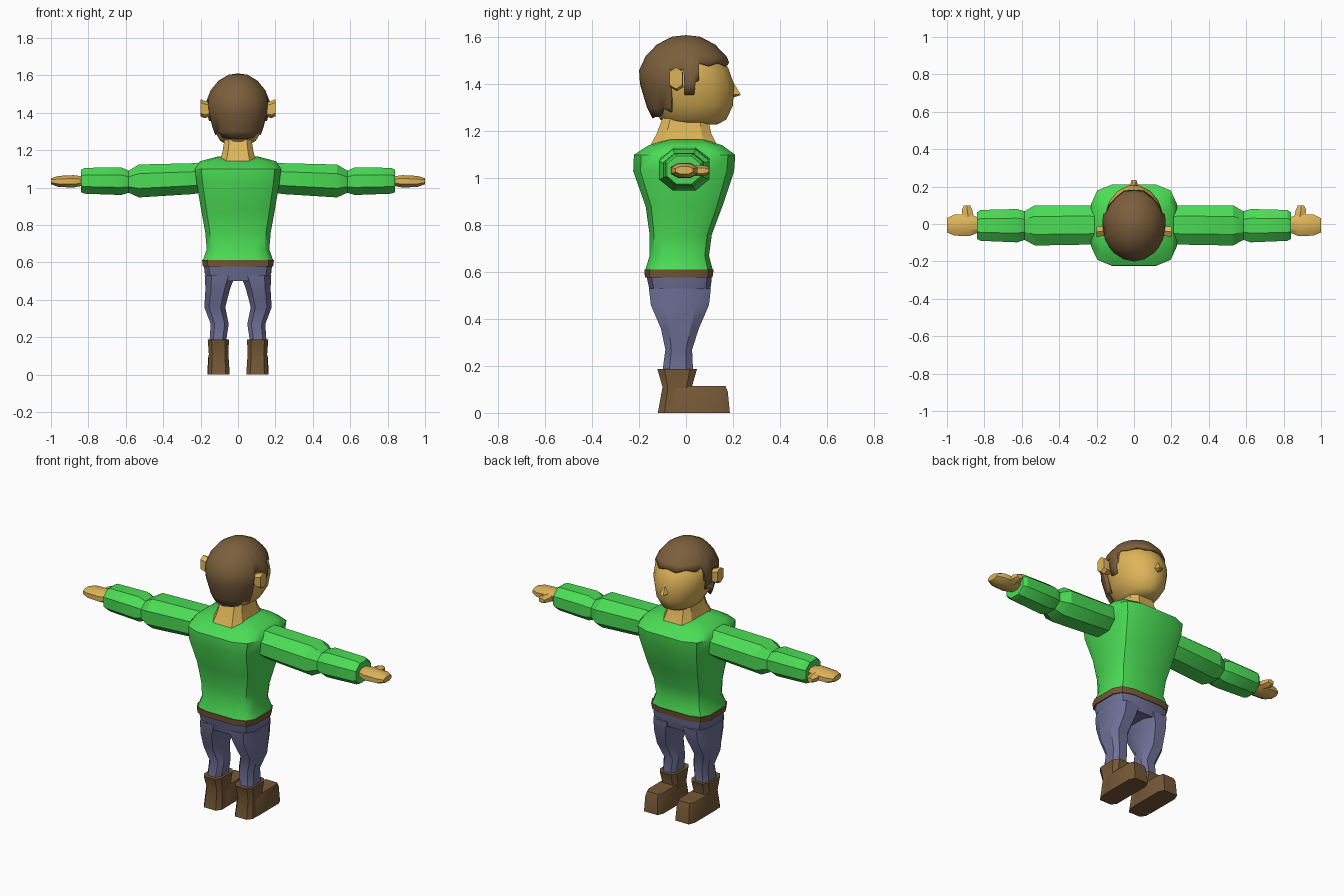
import bpy, bmesh, math


def material(name, r, g, b):
    m = bpy.data.materials.new(name)
    m.diffuse_color = (r, g, b, 1)
    return m


SKIN = material("skin", 0.73, 0.46, 0.10)
GREEN = material("green_sweater", 0.07, 0.72, 0.09)
DENIM = material("blue_trousers", 0.16, 0.165, 0.31)
HAIR = material("brown_hair", 0.20, 0.115, 0.045)
BOOT = material("brown_leather", 0.18, 0.10, 0.037)


def finish(name, bm, mat, mirror=False, angle=40):
    bmesh.ops.recalc_face_normals(bm, faces=bm.faces)
    me = bpy.data.meshes.new(name)
    bm.to_mesh(me)
    bm.free()
    me.materials.append(mat)
    ob = bpy.data.objects.new(name, me)
    bpy.context.collection.objects.link(ob)
    bpy.context.view_layer.objects.active = ob
    ob.select_set(True)
    if angle:
        bpy.ops.object.shade_smooth_by_angle(angle=math.radians(angle))
    ob.select_set(False)
    if mirror:
        ob.modifiers.new("mirror", 'MIRROR').use_mirror_merge = False
    return ob


def section(n, p):
    """Unit rounded-square cross-section with flat sides."""
    pts = []
    for i in range(n):
        a = 2 * math.pi * (i + 0.5) / n
        c, s = math.cos(a), math.sin(a)
        pts.append((math.copysign(abs(c) ** (2 / p), c), math.copysign(abs(s) ** (2 / p), s)))
    m = max(abs(c) for c, _ in pts)
    return [(c / m, s / m) for c, s in pts]


def loft(name, axis, rings, mat, n=8, p=2, mirror=False, angle=40):
    """Skin rings (t, a0, a1, b0, b1) placed along an axis."""
    bm = bmesh.new()
    loops = []
    for t, a0, a1, b0, b1 in rings:
        loop = []
        for c, s in section(n, p):
            a = (a0 + a1) / 2 + c * (a1 - a0) / 2
            b = (b0 + b1) / 2 + s * (b1 - b0) / 2
            loop.append(bm.verts.new({'x': (t, a, b), 'y': (a, t, b), 'z': (a, b, t)}[axis]))
        loops.append(loop)
    for l0, l1 in zip(loops, loops[1:]):
        for i in range(n):
            j = (i + 1) % n
            bm.faces.new((l0[i], l0[j], l1[j], l1[i]))
    bm.faces.new(loops[0])
    bm.faces.new(loops[-1])
    return finish(name, bm, mat, mirror, angle)


def sym(rings):
    """Expand (z, half_width, back, front) into full rings."""
    return [(z, -w, w, b, f) for z, w, b, f in rings]


# Sweater body
loft("sweater_body", 'z', sym([
    (0.605, 0.19, -0.175, 0.115), (0.67, 0.167, -0.155, 0.098), (0.76, 0.175, -0.155, 0.11),
    (0.88, 0.197, -0.172, 0.155), (1.03, 0.222, -0.225, 0.205), (1.10, 0.23, -0.222, 0.21),
    (1.14, 0.205, -0.16, 0.155), (1.165, 0.11, -0.08, 0.08)]), GREEN, 12, 4)

# Sleeves with a pinched elbow
loft("sleeve", 'x', [
    (0.15, -0.10, 0.09, 0.98, 1.13), (0.24, -0.11, 0.10, 0.965, 1.13),
    (0.53, -0.115, 0.10, 0.947, 1.123), (0.585, -0.085, 0.068, 0.972, 1.09),
    (0.625, -0.098, 0.08, 0.96, 1.108), (0.82, -0.09, 0.075, 0.967, 1.105),
    (0.84, -0.08, 0.062, 0.975, 1.095)], GREEN, 8, 2.2, True, 30)

# Hands and thumbs
loft("hand", 'x', [
    (0.83, -0.045, 0.035, 1.01, 1.06), (0.88, -0.065, 0.05, 1.0, 1.066),
    (0.96, -0.062, 0.05, 1.003, 1.062), (1.0, -0.045, 0.03, 1.018, 1.05)], SKIN, 8, 2.2, True, 30)
loft("thumb", 'y', [
    (0.03, 0.855, 0.915, 1.012, 1.052), (0.075, 0.865, 0.92, 1.012, 1.052),
    (0.098, 0.875, 0.91, 1.02, 1.045)], SKIN, 6, 2, True, 30)

# Belt, hips and legs
loft("belt", 'z', sym([(0.578, 0.188, -0.175, 0.113), (0.612, 0.192, -0.178, 0.118)]),
     BOOT, 12, 4)
loft("hips", 'z', sym([(0.50, 0.165, -0.15, 0.095), (0.545, 0.178, -0.16, 0.107),
                       (0.59, 0.183, -0.17, 0.11)]), DENIM, 12, 4)
loft("leg", 'z', [
    (0.18, 0.063, 0.152, -0.10, 0.03), (0.27, 0.05, 0.146, -0.088, 0.026),
    (0.36, 0.068, 0.18, -0.107, 0.055), (0.46, 0.042, 0.174, -0.15, 0.098),
    (0.53, 0.015, 0.178, -0.158, 0.106)], DENIM, 8, 3, True, 30)

# Boots: shaft plus foot
loft("boot_shaft", 'z', [
    (0.0, 0.044, 0.162, -0.12, 0.04), (0.11, 0.052, 0.156, -0.10, 0.025),
    (0.187, 0.048, 0.162, -0.122, 0.047)], BOOT, 8, 4, True, 30)
loft("boot_foot", 'z', [(0.0, 0.044, 0.164, -0.09, 0.187), (0.09, 0.05, 0.16, -0.08, 0.178),
                        (0.115, 0.056, 0.154, -0.07, 0.168)], BOOT, 8, 6, True, 30)

# Neck and head
loft("neck", 'z', sym([(1.135, 0.10, -0.155, 0.135), (1.19, 0.083, -0.125, 0.108),
                       (1.27, 0.07, -0.095, 0.09)]), SKIN, 8, 4, angle=30)
loft("head", 'z', sym([
    (1.228, 0.06, -0.07, 0.13), (1.25, 0.095, -0.11, 0.172), (1.31, 0.132, -0.14, 0.20),
    (1.40, 0.155, -0.17, 0.205), (1.47, 0.155, -0.175, 0.18), (1.54, 0.115, -0.12, 0.125),
    (1.585, 0.05, -0.05, 0.05)]), SKIN, 16, 2, angle=60)
loft("ear", 'x', [(0.14, -0.06, -0.015, 1.385, 1.445), (0.18, -0.066, -0.012, 1.375, 1.46),
                  (0.2, -0.07, -0.015, 1.385, 1.468)], SKIN, 6, 3, True, 30)

# Nose: a wedge widening downwards
bm = bmesh.new()
v = [bm.verts.new(c) for c in ((0, 0.195, 1.42), (-0.03, 0.185, 1.36), (0.03, 0.185, 1.36),
                               (-0.012, 0.234, 1.355), (0.012, 0.234, 1.355), (0, 0.19, 1.34))]
for f in ((0, 1, 3), (0, 3, 4), (0, 4, 2), (1, 5, 3), (3, 5, 4), (4, 5, 2), (0, 2, 5, 1)):
    bm.faces.new([v[i] for i in f])
finish("nose", bm, SKIN, angle=0)

# Hair: dome running from the crown down to a stepped hairline
PROFILE = [(1.61, 0.0), (1.603, 0.3), (1.57, 0.62), (1.52, 0.86), (1.46, 1.0),
           (1.40, 0.98), (1.30, 0.83), (1.25, 0.70)]
HAIRLINE = [(0, 1.495), (20, 1.482), (40, 1.495), (58, 1.48), (72, 1.495), (74, 1.415),
            (78, 1.41), (79, 1.355), (92, 1.355), (93, 1.465), (110, 1.465), (111, 1.33),
            (114, 1.28), (128, 1.30), (140, 1.262), (160, 1.26), (180, 1.255)]


def spread(z):
    for (z0, s0), (z1, s1) in zip(PROFILE, PROFILE[1:]):
        if z1 <= z <= z0:
            return s0 + (s1 - s0) * (z0 - z) / (z0 - z1)
    return PROFILE[-1][1]


bm = bmesh.new()
crown = bm.verts.new((0, 0, 1.61))
columns = []
for deg, low in HAIRLINE + [(-d, z) for d, z in HAIRLINE[-2:0:-1]]:
    a = math.radians(deg)
    col = []
    for z, _ in PROFILE[1:]:
        z = max(z, low)
        s = spread(z)
        col.append(bm.verts.new((0.17 * s * math.sin(a), 0.2 * s * math.cos(a), z)))
    columns.append(col)
for c0, c1 in zip(columns, columns[1:] + columns[:1]):
    bm.faces.new((crown, c0[0], c1[0]))
    for i in range(len(c0) - 1):
        bm.faces.new((c0[i], c0[i + 1], c1[i + 1], c1[i]))
bmesh.ops.remove_doubles(bm, verts=bm.verts, dist=0.0005)
hair = finish("hair", bm, HAIR, angle=60)
solid = hair.modifiers.new("thickness", 'SOLIDIFY')
solid.thickness = 0.018
solid.offset = -1
